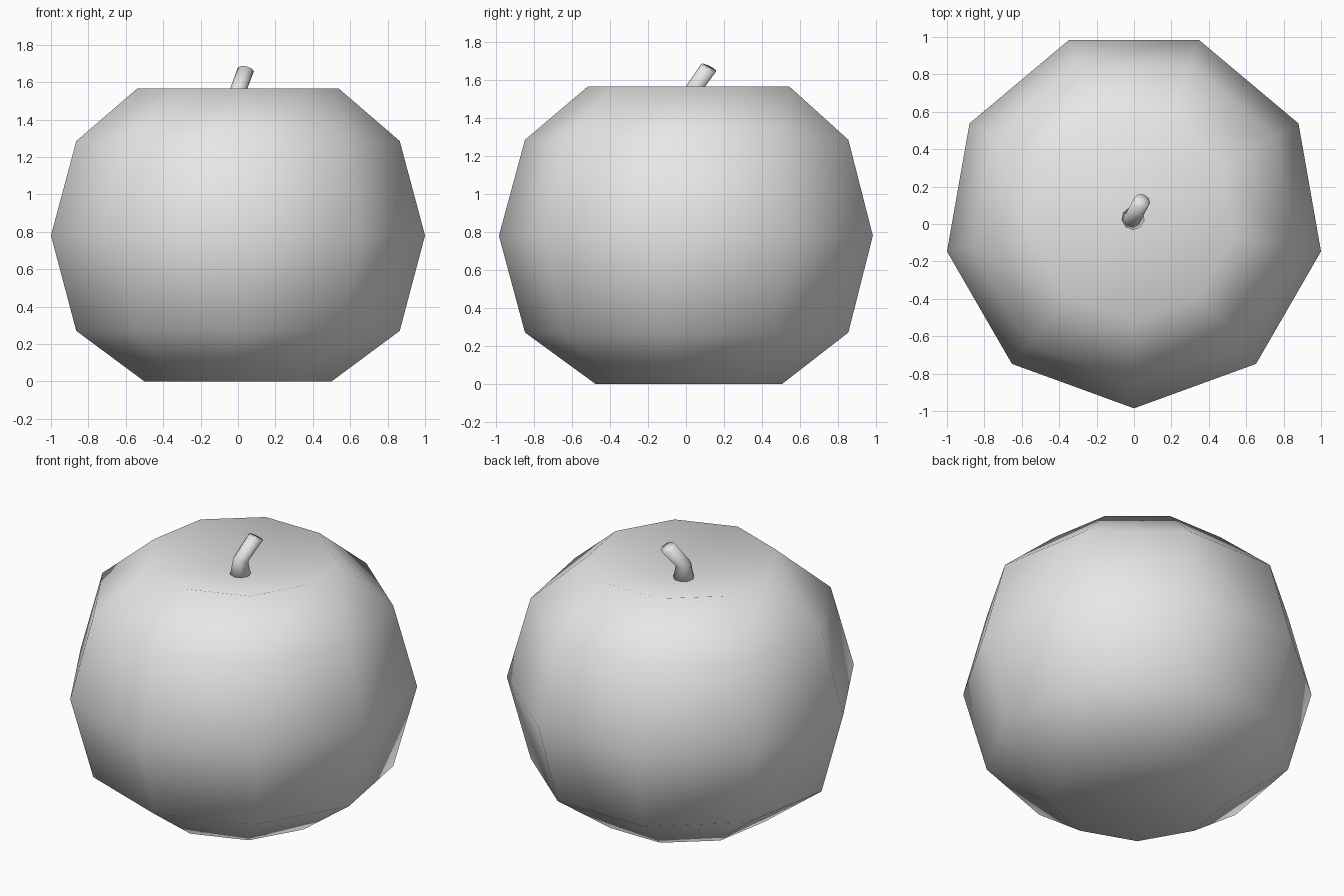
import bpy, bmesh, math
from mathutils import Vector

cube = bpy.data.objects.get("Cube")
if cube:
    bpy.data.objects.remove(cube, do_unlink=True)

SIDES = 9
AXIS_Y = 0.03

grey = bpy.data.materials.new("plain grey")
grey.use_nodes = True
grey.diffuse_color = (0.8, 0.8, 0.8, 1)
grey.node_tree.nodes["Principled BSDF"].inputs["Base Color"].default_value = (0.8, 0.8, 0.8, 1)


def ring(bm, centre, radius, tilt_axis):
    """Ring of vertices around centre, facing along tilt_axis."""
    turn = Vector((0, 0, 1)).rotation_difference(Vector(tilt_axis))
    verts = []
    for i in range(SIDES):
        a = math.tau * i / SIDES - math.pi / 2
        offset = Vector((math.cos(a), math.sin(a), 0)) * radius
        verts.append(bm.verts.new(Vector(centre) + turn @ offset))
    return verts


def lofted(name, rings, bottom, top):
    """Skin the rings and close both ends with a fan to a point."""
    bm = bmesh.new()
    loops = [ring(bm, *r) for r in rings]
    low, high = bm.verts.new(bottom), bm.verts.new(top)
    for i in range(SIDES):
        j = (i + 1) % SIDES
        for a, b in zip(loops, loops[1:]):
            bm.faces.new((a[i], a[j], b[j], b[i]))
        bm.faces.new((low, loops[0][j], loops[0][i]))
        bm.faces.new((high, loops[-1][i], loops[-1][j]))
    for face in bm.faces:
        face.smooth = True
    mesh = bpy.data.meshes.new(name)
    bm.to_mesh(mesh)
    bm.free()
    mesh.materials.append(grey)
    obj = bpy.data.objects.new(name, mesh)
    bpy.context.collection.objects.link(obj)
    return obj


UP = (0, 0, 1)

# Fruit body: rounded rings with a hollow around the stem
profile = [(0.508, 0), (0.878, 0.27), (1.0154, 0.78), (0.878, 1.285), (0.548, 1.565)]
lofted("fruit_body", [((0, AXIS_Y, z), r, UP) for r, z in profile],
       (0, AXIS_Y, 0), (0, AXIS_Y, 1.44))

# Stem: short bent stalk leaning back and to the left
lofted("stem", [((-0.005, 0.03, 1.43), 0.065, UP),
                ((-0.005, 0.033, 1.54), 0.045, (0.1, 0.25, 1)),
                ((0.042, 0.12, 1.665), 0.045, (0.25, 0.5, 1))],
       (-0.005, 0.03, 1.43), (0.042, 0.12, 1.665))
